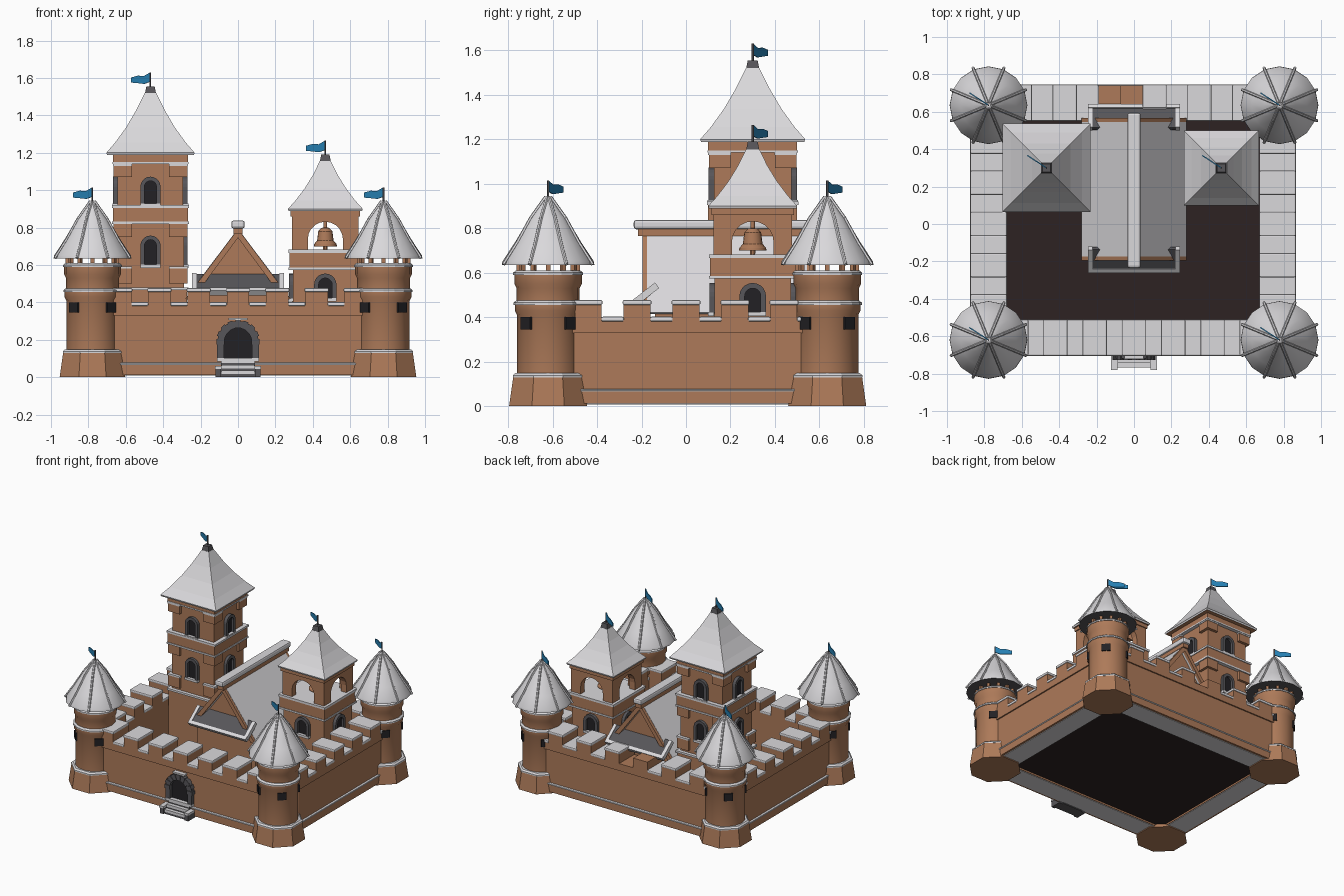
import bpy, bmesh, math
from mathutils import Matrix, Vector

if "Cube" in bpy.data.objects:
    bpy.data.objects.remove(bpy.data.objects["Cube"])

PI = math.pi
COLOURS = [("brown_stone", (0.42, 0.195, 0.10)), ("snow", (0.70, 0.69, 0.71)),
           ("slate", (0.095, 0.092, 0.10)), ("dark_floor", (0.026, 0.016, 0.016)),
           ("window_black", (0.016, 0.015, 0.018)), ("flag_blue", (0.02, 0.22, 0.46))]
MATS = []
for n, c in COLOURS:
    m = bpy.data.materials.new(n)
    m.diffuse_color = (*c, 1)
    m.use_nodes = True
    m.node_tree.nodes["Principled BSDF"].inputs["Base Color"].default_value = m.diffuse_color
    MATS.append(m)
BROWN, SNOW, SLATE, FLOOR, BLACK, BLUE = range(6)
I = Matrix.Identity(4)


def T(x, y, z=0, a=0):
    return Matrix.Translation((x, y, z)) @ Matrix.Rotation(a, 4, 'Z')


def finish(name, bm, bevel=0, smooth=False):
    bmesh.ops.recalc_face_normals(bm, faces=bm.faces)
    me = bpy.data.meshes.new(name)
    bm.to_mesh(me)
    bm.free()
    for m in MATS:
        me.materials.append(m)
    ob = bpy.data.objects.new(name, me)
    bpy.context.collection.objects.link(ob)
    if bevel:
        b = ob.modifiers.new("soft_edges", 'BEVEL')
        b.width, b.segments, b.limit_method = bevel, 2, 'ANGLE'
    if smooth:
        bpy.ops.object.select_all(action='DESELECT')
        ob.select_set(True)
        bpy.context.view_layer.objects.active = ob
        bpy.ops.object.shade_smooth_by_angle(angle=math.radians(30))
    return ob


def face(bm, vs, mi):
    f = bm.faces.new(vs)
    f.material_index = mi
    return f


def box(bm, x0, x1, y0, y1, z0, z1, mi, M=I):
    S = Matrix.Diagonal((x1 - x0, y1 - y0, z1 - z0, 1))
    C = Matrix.Translation(((x0 + x1) / 2, (y0 + y1) / 2, (z0 + z1) / 2))
    r = bmesh.ops.create_cube(bm, size=1, matrix=M @ C @ S)
    for f in {f for v in r['verts'] for f in v.link_faces}:
        f.material_index = mi


def lathe(bm, prof, n, mi, M=I, bottom=None):
    """Closed turned solid; n=4 gives a square one whose profile is the half width."""
    k, off = (math.sqrt(2), PI / 4) if n == 4 else (1, PI / n if n == 8 else 0)
    rings = [[bm.verts.new(M @ Vector((r * k * math.cos(off + 2 * PI * i / n),
              r * k * math.sin(off + 2 * PI * i / n), z))) for i in range(n)] for r, z in prof]
    for a, b in zip(rings, rings[1:]):
        for i in range(n):
            face(bm, (a[i], a[(i + 1) % n], b[(i + 1) % n], b[i]), mi)
    face(bm, rings[0][::-1], mi if bottom is None else bottom)
    face(bm, rings[-1], mi)


def strip(bm, inner, outer, y0, y1, mi, M=I):
    """Solid band between two matching (x, z) paths, extruded along y."""
    rows = [[bm.verts.new(M @ Vector((p[0], y, p[1]))) for p, y in
             ((a, y0), (b, y0), (b, y1), (a, y1))] for a, b in zip(inner, outer)]
    for r, s in zip(rows, rows[1:]):
        for i in range(4):
            face(bm, (r[i], r[(i + 1) % 4], s[(i + 1) % 4], s[i]), mi)
    face(bm, rows[0][::-1], mi)
    face(bm, rows[-1], mi)


def arch(w, z0, zs, n=10):
    return [(w, z0)] + [(w * math.cos(PI * i / n), zs + w * math.sin(PI * i / n))
                        for i in range(n + 1)] + [(-w, z0)]


def arch_opening(bm, w, z0, top, M, t=0.02, depth=0.02):
    """Dark arched panel with a slate surround and a snowy sill, facing local -y."""
    inner = arch(w, z0, top - w)
    strip(bm, inner, arch(w + t, z0, top - w), -depth, 0.01, SLATE, M)
    face(bm, [bm.verts.new(M @ Vector((x, -0.005, z))) for x, z in inner], BLACK)
    box(bm, -w - t, w + t, -depth - 0.005, 0, z0 - 0.015, z0 + 0.003, SNOW, M)


def rod(bm, a, b, r, mi, n=5):
    a, b = Vector(a), Vector(b)
    q = (b - a).to_track_quat('Z', 'Y').to_matrix().to_4x4()
    lathe(bm, [(r, 0), (r, (b - a).length)], n, mi, Matrix.Translation(a) @ q)


def flag(name, x, y, z, h):
    bm = bmesh.new()
    rod(bm, (x, y, z - 0.04), (x, y, z + h), 0.005, SLATE)
    M = T(x, y, 0, math.atan2(0.065, -0.1))
    top = [(0, z + h), (0.04, z + h - 0.02), (0.08, z + h - 0.018), (0.122, z + h - 0.028)]
    low = [(0, z + h - 0.05), (0.04, z + h - 0.062), (0.08, z + h - 0.058), (0.122, z + h - 0.055)]
    strip(bm, low, top, -0.003, 0.003, BLUE, M)
    finish(name, bm)


# Curtain walls: local outer face towards -y
def wall(name, ang, dist, half, merlons, bare=None):
    bm, M, th = bmesh.new(), T(0, 0, 0, ang), 0.17
    box(bm, -half, half, -dist, -dist + th, 0.012, 0.385, BROWN, M)
    box(bm, -half, half, -dist - 0.012, -dist + 0.05, 0.012, 0.065, BROWN, M)
    box(bm, -half, half, -dist - 0.01, -dist + th + 0.005, 0.33, 0.385, BROWN, M)
    box(bm, -half, half, -dist + 0.005, -dist + th - 0.005, 0.008, 0.013, SNOW, M)
    for c in merlons:
        box(bm, c - 0.06, c + 0.06, -dist - 0.01, -dist + th + 0.005, 0.38, 0.46, BROWN, M)
    finish(name, bm)
    bm = bmesh.new()
    box(bm, -half, half, -dist - 0.016, -dist + 0.02, 0.064, 0.078, SNOW, M)
    edges = [-half] + [e for c in merlons for e in (c - 0.062, c + 0.062)] + [half]
    for i, (a, b) in enumerate(zip(edges, edges[1:])):
        if b - a < 0.02 or (bare and bare[0] < (a + b) / 2 < bare[1]):
            continue
        z = 0.455 if i % 2 else 0.38
        box(bm, a - 0.003, b + 0.003, -dist - 0.015, -dist + th + 0.01, z, z + 0.022, SNOW, M)
    finish(name + "_snow", bm, 0.007)


wall("front_wall", 0, 0.69, 0.72, [-0.63, -0.42, -0.21, 0, 0.21, 0.42, 0.63])
wall("back_wall", PI, 0.73, 0.72, [-0.59, -0.35, -0.11, 0.13, 0.37, 0.61], (-0.05, 0.2))
side = [-0.44, -0.22, 0, 0.22, 0.44]
wall("right_wall", PI / 2, 0.85, 0.6, side)
wall("left_wall", -PI / 2, 0.86, 0.6, side)
bm = bmesh.new()
box(bm, -0.7, 0.69, -0.53, 0.57, 0.025, 0.045, FLOOR)
finish("courtyard_floor", bm)

# Round corner towers
ROOF = [(0.208, 0.635), (0.205, 0.652), (0.15, 0.735), (0.085, 0.845), (0.012, 0.94)]
for sx, y, tag in ((-1, -0.62, "front_left"), (1, -0.62, "front_right"),
                   (-1, 0.635, "back_left"), (1, 0.635, "back_right")):
    M = T(sx * 0.778, y)
    bm = bmesh.new()
    lathe(bm, [(0.19, 0), (0.17, 0.13)], 8, BROWN, M)
    lathe(bm, [(0.14, 0.12), (0.14, 0.41), (0.15, 0.43), (0.15, 0.46)], 16, BROWN, M)
    lathe(bm, [(0.142, 0.46), (0.142, 0.53), (0.152, 0.55), (0.152, 0.595)], 16, BROWN, M)
    for i in range(12):
        box(bm, -0.01, 0.01, -0.143, -0.123, 0.59, 0.66, BROWN, M @ T(0, 0, 0, 2 * PI * i / 12))
    for i in range(4):
        box(bm, -0.031, 0.031, -0.145, -0.12, 0.345, 0.4, BLACK, M @ T(0, 0, 0, PI / 4 + i * PI / 2))
    finish(tag + "_tower", bm, smooth=True)
    bm = bmesh.new()
    for r, z, n in ((0.172, 0.128, 8), (0.156, 0.455, 16), (0.157, 0.59, 16)):
        lathe(bm, [(r, z), (r, z + 0.01), (r - 0.012, z + 0.02)], n, SNOW, M)
    finish(tag + "_tower_snow", bm)
    bm = bmesh.new()
    lathe(bm, ROOF, 16, SNOW, M, SLATE)
    for i in range(8):
        a = 2 * PI * (i + 0.5) / 8
        pts = [M @ Vector((r * math.cos(a), r * math.sin(a), z)) for r, z in ROOF[1:]]
        pts[0] += Vector((math.cos(a), math.sin(a), 0)) * 0.012 - Vector((0, 0, 0.015))
        for p, q in zip(pts, pts[1:]):
            rod(bm, p, q, 0.008, SNOW, 6)
    finish(tag + "_tower_roof", bm, smooth=True)
    flag(tag + "_flag", sx * 0.778, y, 0.94, 0.075)


# Square tower helpers
def blocks(bm, secs, M, mi=BROWN):
    for h, z0, z1 in secs:
        lathe(bm, [(h, z0), (h, z1)], 4, mi, M)


def spire(name, M, h, z0, z1, fh):
    d = z1 - z0
    bm = bmesh.new()
    lathe(bm, [(h - 0.004, z0 - 0.012), (h, z0), (h * 0.8, z0 + d * 0.16), (h * 0.55, z0 + d * 0.4),
               (h * 0.33, z0 + d * 0.66), (0.03, z1 - 0.02)], 4, SNOW, M, BROWN)
    lathe(bm, [(0.036, z1 - 0.06), (0.028, z1 - 0.015), (0.022, z1 + 0.015)], 4, SLATE, M)
    finish(name + "_roof", bm)
    p = M.translation
    flag(name + "_flag", p.x, p.y, z1 + 0.01, fh)


# Tall tower
M = T(-0.468, 0.3)
bm = bmesh.new()
blocks(bm, [(0.195, 0.04, 0.47), (0.178, 0.47, 0.82), (0.2, 0.83, 0.91), (0.175, 0.9, 1.15),
            (0.2, 1.145, 1.2)], M)
for i in range(4):
    R = M @ T(0, 0, 0, i * PI / 2)
    for z0, z1 in ((0.5, 0.58), (0.75, 0.82), (1.07, 1.13)):
        box(bm, 0.1, 0.197, -0.197, -0.1, z0, z1, BROWN, R)
        box(bm, 0.098, 0.2, -0.2, -0.098, z1, z1 + 0.012, SNOW, R)
    for z0, z1 in ((0.6, 0.735), (0.925, 1.05)):
        arch_opening(bm, 0.032, z0, z1, R @ T(0, -0.177), 0.022, 0.022)
blocks(bm, [(0.204, 0.465, 0.48), (0.205, 0.82, 0.833), (0.206, 0.905, 0.92), (0.203, 1.14, 1.15)], M, SNOW)
finish("tall_tower", bm)
spire("tall_tower", M, 0.236, 1.2, 1.54, 0.08)

# Bell tower with an open belfry
M = T(0.467, 0.3)
bm = bmesh.new()
blocks(bm, [(0.172, 0.04, 0.6), (0.192, 0.58, 0.67), (0.185, 0.86, 0.895)], M)
blocks(bm, [(0.196, 0.573, 0.586), (0.197, 0.665, 0.682)], M, SNOW)
for i in range(4):
    R = M @ T(0, 0, 0, i * PI / 2)
    W, zs, top = 0.177, 0.737, 0.865
    outer = [(W, 0.675)] + [(max(-W, min(W, 4 * W * math.cos(PI * k / 10))),
             min(top, zs + 4 * (top - zs) * math.sin(PI * k / 10))) for k in range(11)] + [(-W, 0.675)]
    strip(bm, arch(0.094, 0.675, zs), outer, -0.177, -0.13, BROWN, R)
    arch_opening(bm, 0.036, 0.42, 0.53, R @ T(0, -0.173), 0.024, 0.022)
finish("bell_tower", bm)
spire("bell_tower", M, 0.2, 0.9, 1.175, 0.08)
bm = bmesh.new()
lathe(bm, [(0.062, 0.7), (0.06, 0.712), (0.044, 0.73), (0.038, 0.78), (0.022, 0.798), (0.01, 0.8),
           (0.01, 0.87)], 16, BROWN, M)
lathe(bm, [(0.012, 0.682), (0.014, 0.705)], 8, BROWN, M)
finish("bell", bm, smooth=True)

# Great hall with gable roof
bm = bmesh.new()
strip(bm, [(-0.245, 0.04), (0, 0.04), (0.245, 0.04)], [(-0.245, 0.43), (0, 0.76), (0.245, 0.43)],
      -0.14, 0.53, BROWN)
finish("hall_body", bm)
bm = bmesh.new()
top, low = [(-0.282, 0.42), (0, 0.795), (0.282, 0.42)], [(-0.245, 0.415), (0, 0.745), (0.245, 0.415)]
strip(bm, low, top, -0.175, 0.545, SNOW)
finish("hall_roof", bm)
bm = bmesh.new()
for y in (-0.195, 0.545):
    strip(bm, low, [(x, z - 0.003) for x, z in top], y, y + 0.022, BROWN)
box(bm, -0.025, 0.025, -0.215, 0.58, 0.765, 0.8, BROWN)
finish("hall_gable_boards", bm)
bm = bmesh.new()
box(bm, -0.036, 0.036, -0.235, 0.595, 0.795, 0.838, SNOW)
finish("hall_ridge_snow", bm, 0.012)
bm = bmesh.new()
for y, s in ((-0.185, 1), (0.565, -1)):
    R = T(0, y, 0.5) @ Matrix.Rotation(s * math.radians(38), 4, 'X')
    box(bm, -0.225, 0.225, -0.07, 0.07, -0.012, 0.012, SLATE, R)
    box(bm, -0.245, 0.245, -s * 0.07 - 0.012, -s * 0.07 + 0.012, -0.015, 0.018, SNOW, R)
    for x in (-0.235, 0.235):
        box(bm, x - 0.012, x + 0.012, -0.07, 0.07, -0.015, 0.016, SNOW, R)
finish("hall_gable_ledges", bm)

# Gate and steps
bm = bmesh.new()
R = T(0, -0.69)
arch_opening(bm, 0.075, 0.1, 0.265, R, 0.036, 0.03)
for i in range(9):
    a = PI * i / 8
    Q = R @ Matrix.Translation((0.094 * math.cos(a), 0, 0.19 + 0.094 * math.sin(a))) @ Matrix.Rotation(-a, 4, 'Y')
    box(bm, -0.022, 0.022, -0.036, 0, -0.014, 0.014, SLATE, Q)
box(bm, -0.05, 0.05, -0.032, 0, 0.305, 0.317, SNOW, R)
finish("gate_arch", bm)
bm = bmesh.new()
for i in range(3):
    box(bm, -0.09, 0.09, -0.765 + 0.025 * i, -0.68, 0.0, 0.03 * (i + 1), SLATE)
    box(bm, -0.088, 0.088, -0.768 + 0.025 * i, -0.69, 0.03 * i + 0.016, 0.03 * (i + 1) + 0.005, SNOW)
for x in (-0.105, 0.105):
    box(bm, x - 0.015, x + 0.015, -0.775, -0.69, 0, 0.05, SLATE)
    box(bm, x - 0.018, x + 0.018, -0.78, -0.69, 0.045, 0.06, SNOW)
finish("gate_steps", bm)
